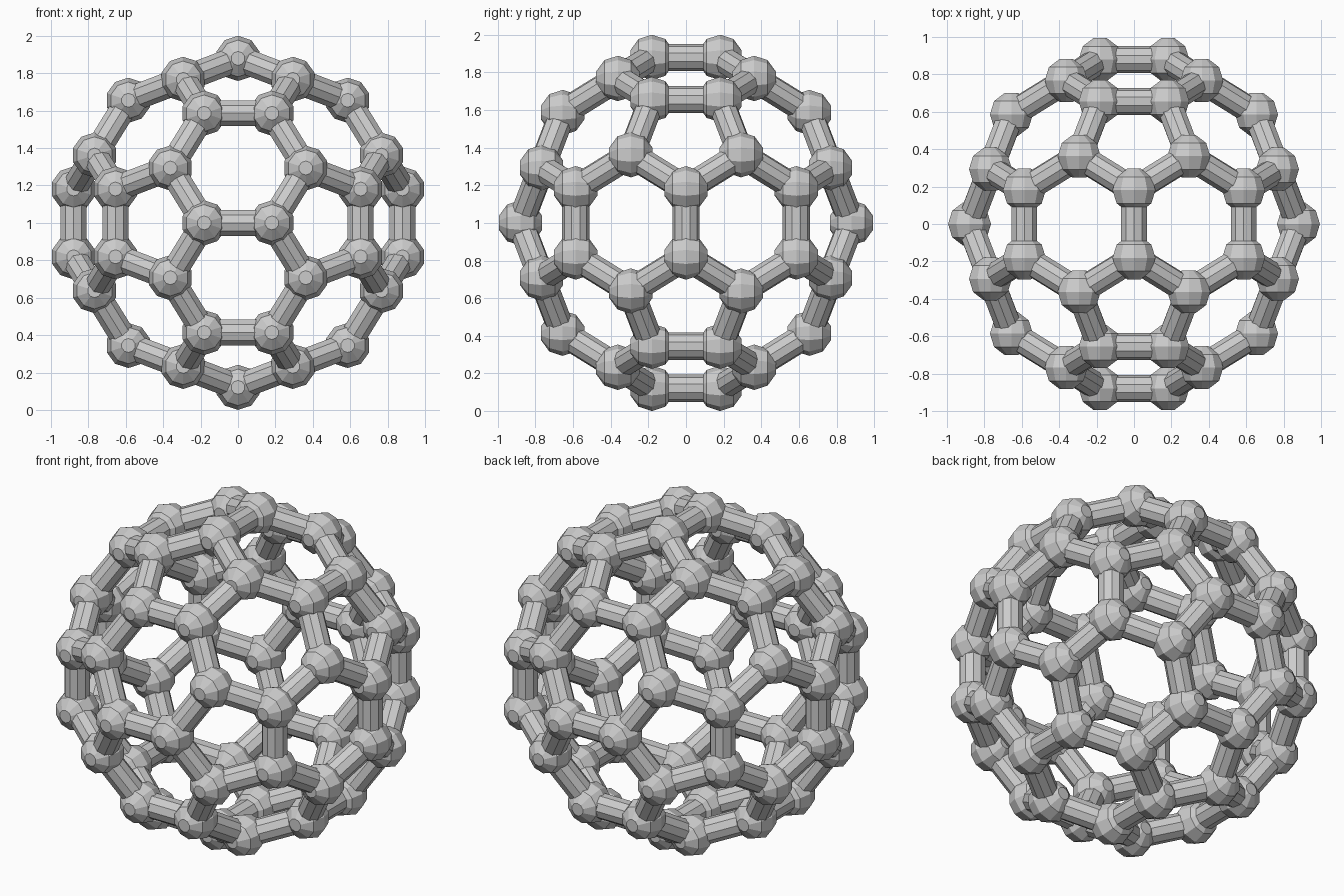
import bpy, bmesh
from math import sin, cos, pi, sqrt
from mathutils import Vector, Matrix

if "Cube" in bpy.data.objects:
    bpy.data.objects.remove(bpy.data.objects["Cube"])

PHI = (1 + sqrt(5)) / 2
SIDES = 10
NODE_R = 0.1207
STRUT_R = 0.0724
UNIT = (1 - NODE_R) / (3 * PHI)      # half of one edge length
CENTRE = Vector((0, 0, 1))
POLE = Vector((0, 1, 0))


def cage_points():
    """Corners of a truncated icosahedron: signed cyclic permutations of three triples."""
    points = []
    for triple in ((0, 1, 3 * PHI), (1, 2 + PHI, 2 * PHI), (PHI, 2, 2 * PHI + 1)):
        for shift in range(3):
            a, b, c = triple[shift:] + triple[:shift]
            for sx in ((1, -1) if a else (1,)):
                for sy in ((1, -1) if b else (1,)):
                    for sz in ((1, -1) if c else (1,)):
                        points.append(Vector((sx * a, sy * b, sz * c)) * UNIT)
    return points


def add_lathe(bm, rings, matrix):
    """Closed faceted solid from (radius, height) rings, turned about local z."""
    loops = []
    for r, h in rings:
        loops.append([bm.verts.new(matrix @ Vector((r * cos(2 * pi * i / SIDES),
                                                   r * sin(2 * pi * i / SIDES), h)))
                      for i in range(SIDES)])
    for low, high in zip(loops, loops[1:]):
        for i in range(SIDES):
            j = (i + 1) % SIDES
            bm.faces.new((low[i], low[j], high[j], high[i]))
    bm.faces.new(loops[0][::-1])
    bm.faces.new(loops[-1])


def frame(x_axis, z_axis, origin):
    m = Matrix((x_axis, z_axis.cross(x_axis), z_axis)).transposed().to_4x4()
    m.translation = origin
    return m


def finish(bm, name):
    bmesh.ops.recalc_face_normals(bm, faces=bm.faces)
    mesh = bpy.data.meshes.new(name)
    bm.to_mesh(mesh)
    bm.free()
    bpy.context.collection.objects.link(bpy.data.objects.new(name, mesh))


points = cage_points()

# Ball joints: flat-capped faceted balls with their poles along y
ball = []
for k in range(SIDES // 2):
    angle = pi * (k + 0.5) / (SIDES // 2)
    ball.append((NODE_R * sin(angle), -NODE_R * cos(angle)))
bm = bmesh.new()
for p in points:
    add_lathe(bm, ball, frame(Vector((0, 0, 1)), POLE, p + CENTRE))
finish(bm, "ball_joints")

# Struts: ten-sided rods between neighbouring corners
bm = bmesh.new()
for i, p in enumerate(points):
    for q in points[i + 1:]:
        span = q - p
        if span.length < 2.1 * UNIT:
            d = span.normalized()
            side = POLE - d * POLE.dot(d)
            if side.length < 0.01:
                side = Vector((0, 0, 1))
            add_lathe(bm, [(STRUT_R, 0), (STRUT_R, span.length)],
                      frame(side.normalized(), d, p + CENTRE))
finish(bm, "struts")
